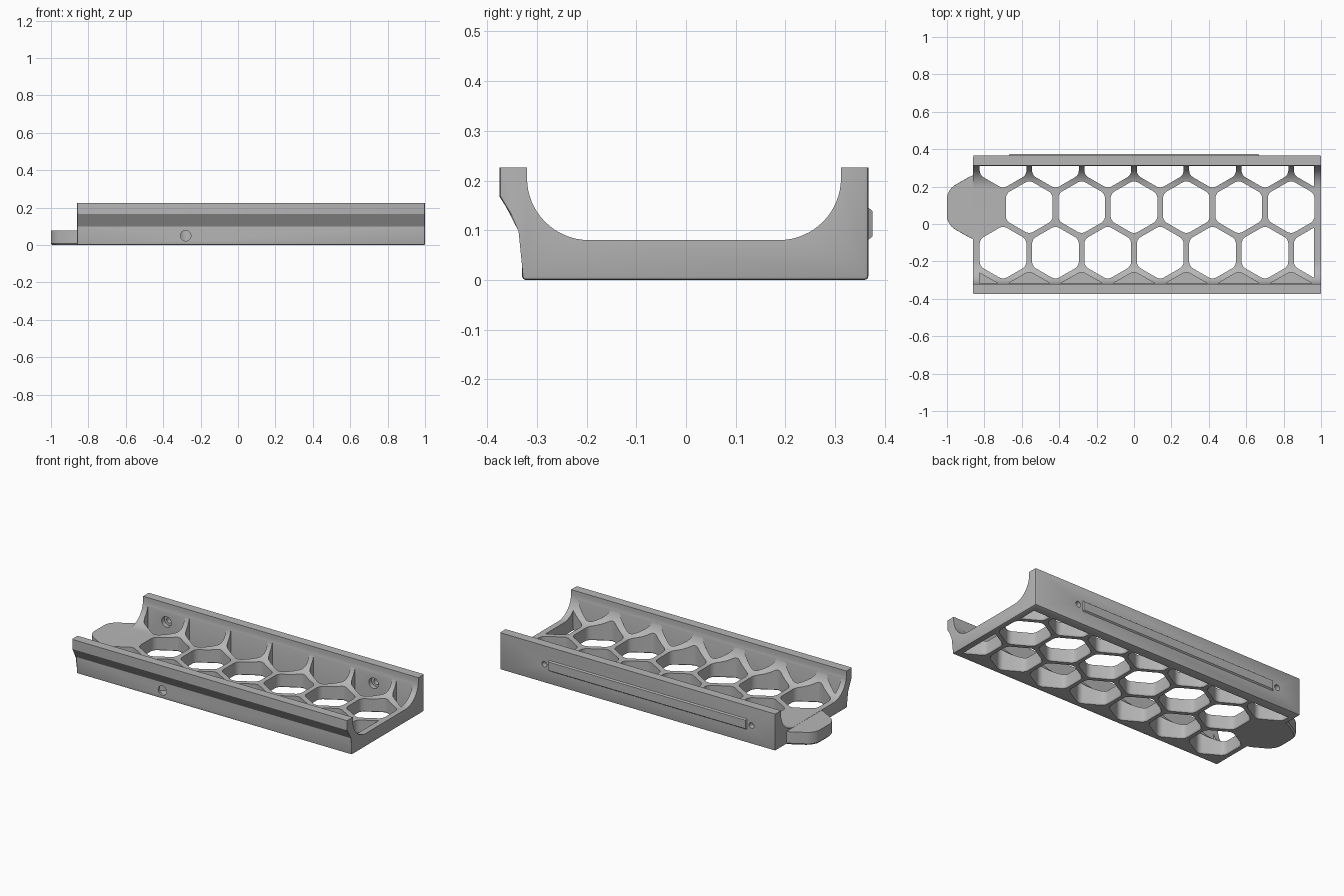
import bpy, bmesh
from math import cos, sin, pi, radians
from mathutils import Vector, Matrix

cube = bpy.data.objects.get("Cube")
if cube:
    bpy.data.objects.remove(cube)

grey = bpy.data.materials.new("plain_grey")
grey.use_nodes = True
COLOUR = (0.47, 0.47, 0.47, 1)
grey.diffuse_color = COLOUR
grey.node_tree.nodes["Principled BSDF"].inputs["Base Color"].default_value = COLOUR

LEFT_END, RIGHT_END = -0.86, 1.0
PITCH, ROW_STEP, HOLE_R = 0.28, 0.2435, 0.144


def finish(bm, name):
    bmesh.ops.recalc_face_normals(bm, faces=bm.faces)
    mesh = bpy.data.meshes.new(name)
    bm.to_mesh(mesh)
    bm.free()
    obj = bpy.data.objects.new(name, mesh)
    bpy.context.collection.objects.link(obj)
    mesh.materials.append(grey)
    return obj


def loft(bm, rings):
    """Skin a list of equal point loops and cap both ends."""
    loops = [[bm.verts.new(p) for p in ring] for ring in rings]
    n = len(loops[0])
    for a, b in zip(loops, loops[1:]):
        for i in range(n):
            j = (i + 1) % n
            bm.faces.new((a[i], a[j], b[j], b[i]))
    bm.faces.new(loops[0])
    bm.faces.new(loops[-1])


def hexagon(x, y, r, z):
    return [(x + r * cos(pi / 6 + k * pi / 3), y + r * sin(pi / 6 + k * pi / 3), z)
            for k in range(6)]


def hex_prism(x, y, rings, rounding):
    """Pointy hexagon prism from (radius, z) rings, with rounded uprights."""
    bm = bmesh.new()
    loft(bm, [hexagon(x, y, r, z) for r, z in rings])
    uprights = [e for e in bm.edges
                if abs(e.verts[0].co.z - e.verts[1].co.z) > 0.001]
    bmesh.ops.bevel(bm, geom=uprights, offset=rounding, segments=4,
                    profile=0.5, affect='EDGES')
    return bm


def clip(bm, point, outward):
    bmesh.ops.bisect_plane(bm, geom=bm.verts[:] + bm.edges[:] + bm.faces[:],
                           plane_co=point, plane_no=outward, clear_outer=True)
    bmesh.ops.holes_fill(bm, edges=[e for e in bm.edges if e.is_boundary], sides=0)


def cylinder_y(name, x, z, r, y0, y1):
    bm = bmesh.new()
    place = Matrix.Translation((x, (y0 + y1) / 2, z)) @ Matrix.Rotation(pi / 2, 4, 'X')
    bmesh.ops.create_cone(bm, cap_ends=True, segments=32, radius1=r, radius2=r,
                          depth=y1 - y0, matrix=place)
    return finish(bm, name)


def combine(target, tools, operation):
    for tool in tools:
        mod = target.modifiers.new("combine", 'BOOLEAN')
        mod.operation, mod.solver, mod.object = operation, 'EXACT', tool
        tool.hide_render = True
    graph = bpy.context.evaluated_depsgraph_get()
    mesh = bpy.data.meshes.new_from_object(target.evaluated_get(graph))
    target.modifiers.clear()
    target.data = mesh
    for tool in tools:
        bpy.data.objects.remove(tool)


# Channel body: one cross-section swept along x
def arc(cy, start, end, steps=16):
    return [(cy + 0.125 * cos(radians(start + (end - start) * k / steps)),
             0.205 + 0.125 * sin(radians(start + (end - start) * k / steps)))
            for k in range(steps + 1)]


section = [(-0.33, 0), (0.367, 0), (0.367, 0.226), (0.312, 0.226)]
section += arc(0.187, 0, -90) + arc(-0.195, -90, -180)
section += [(-0.32, 0.226), (-0.375, 0.226), (-0.375, 0.167), (-0.33, 0.1)]
bm = bmesh.new()
loft(bm, [[(x, y, z) for y, z in section] for x in (LEFT_END, RIGHT_END)])
soft = []
for e in bm.edges:
    a, b = (v.co for v in e.verts)
    upright = abs(a.x - b.x) < 0.001 and min(abs(a.y), abs(b.y)) > 0.325 and abs(a.z - b.z) > 0.01
    if upright or max(a.z, b.z) < 0.001:
        soft.append(e)
bmesh.ops.bevel(bm, geom=soft, offset=0.007, segments=2, profile=0.5, affect='EDGES')
tray = finish(bm, "honeycomb_tray")

# Solid hexagonal pull tab at one end
tab = hex_prism(-0.84, 0.09, [(0.177, 0), (0.185, 0.008), (0.185, 0.079)], 0.045)
combine(tray, [finish(tab, "pull_tab")], 'UNION')

# Honeycomb openings: (row centre, first centre, count, floor height)
through = [(HOLE_R + 0.011, -0.011), (HOLE_R, 0.007), (HOLE_R, 0.3)]
pocket = [(HOLE_R, 0.02), (HOLE_R, 0.3)]
rows = [(0.09, -0.56, 6, through),
        (0.09 - ROW_STEP, -0.70, 7, through),
        (0.09 + ROW_STEP, -0.70, 7, through),
        (0.09 - 2 * ROW_STEP, -0.84, 7, pocket)]
cutters = []
for y, first, count, rings in rows:
    for k in range(count):
        x = first + k * PITCH
        bm = hex_prism(x, y, rings, 0.022)
        if y > 0.2:
            clip(bm, (0, 0.309, 0), (0, 1, 0))
        if y < -0.3:
            clip(bm, (0, -0.317, 0), (0, -1, 0))
        if x > 0.9:
            clip(bm, (0.963, 0, 0), (1, 0, 0))
        if x < -0.8:
            clip(bm, (-0.825, 0, 0), (-1, 0, 0))
        cutters.append(finish(bm, "hex_cutter"))
combine(tray, cutters, 'DIFFERENCE')

# Screw holes with inner counterbores, and the front dimple
cutters = [cylinder_y("dimple_cutter", -0.28, 0.05, 0.028, -0.4, -0.313)]
for x in (-0.70, 0.70):
    cutters.append(cylinder_y("screw_cutter", x, 0.113, 0.017, 0.25, 0.42))
    cutters.append(cylinder_y("bore_cutter", x, 0.113, 0.032, 0.25, 0.335))
combine(tray, cutters, 'DIFFERENCE')

# Raised strip on the back wall with sloped edges
bm = bmesh.new()


def rectangle(hx, hz, y):
    return [(sx * hx, y, 0.113 + sz * hz)
            for sx, sz in ((-1, -1), (1, -1), (1, 1), (-1, 1))]


loft(bm, [rectangle(0.67, 0.033, 0.366), rectangle(0.665, 0.026, 0.375)])
strip = finish(bm, "rear_strip")

# Smooth curved walls, keep hard edges
for obj in (tray, strip):
    bpy.ops.object.select_all(action='DESELECT')
    obj.select_set(True)
    bpy.context.view_layer.objects.active = obj
    bpy.ops.object.shade_smooth_by_angle(angle=radians(25))
